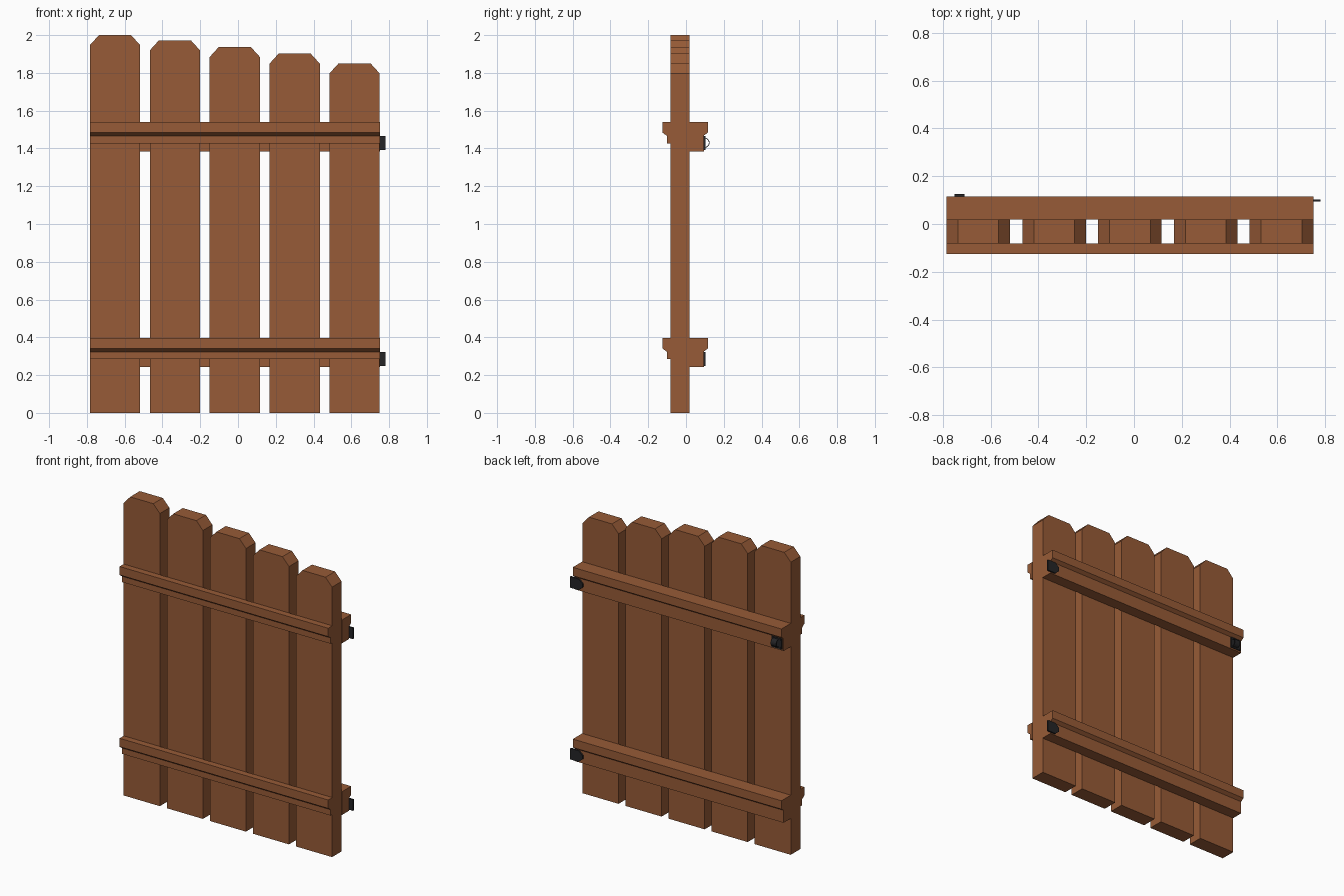
import bpy, bmesh, math
from mathutils import Vector

if "Cube" in bpy.data.objects:
    bpy.data.objects.remove(bpy.data.objects["Cube"])


def material(name, rgb):
    m = bpy.data.materials.new(name)
    m.diffuse_color = (*rgb, 1)
    m.use_nodes = True
    m.node_tree.nodes["Principled BSDF"].inputs["Base Color"].default_value = m.diffuse_color
    return m


WOOD = material("brown wood", (0.31, 0.105, 0.038))
IRON = material("black iron", (0.018, 0.018, 0.02))


def prism(name, points, direction, mat):
    """Extrude a closed 3D polygon along a direction vector."""
    bm = bmesh.new()
    face = bm.faces.new([bm.verts.new(p) for p in points])
    ext = bmesh.ops.extrude_face_region(bm, geom=[face])
    moved = [v for v in ext["geom"] if isinstance(v, bmesh.types.BMVert)]
    bmesh.ops.translate(bm, verts=moved, vec=Vector(direction))
    bmesh.ops.recalc_face_normals(bm, faces=bm.faces)
    me = bpy.data.meshes.new(name)
    bm.to_mesh(me)
    bm.free()
    me.materials.append(mat)
    ob = bpy.data.objects.new(name, me)
    bpy.context.collection.objects.link(ob)
    return ob


# Boards with clipped top corners, stepping down in height
W, C = 0.266, 0.048
for i, top in enumerate((2.0, 1.972, 1.937, 1.902, 1.85)):
    x0 = -0.784 + i * 0.317
    x1 = x0 + W
    outline = [(x0, 0), (x1, 0), (x1, top - 0.053), (x1 - C, top),
               (x0 + C, top), (x0, top - 0.053)]
    prism(f"board_{i + 1}", [(x, -0.082, z) for x, z in outline], (0, 0.1, 0), WOOD)

X0, X1 = -0.784, 0.752
for label, top in (("upper", 1.54), ("lower", 0.397)):
    # Moulded rails, front one shallow and back one deep
    front = [(-0.082, 0), (-0.125, 0), (-0.125, -0.056), (-0.1, -0.074),
             (-0.1, -0.113), (-0.082, -0.113)]
    back = [(0.018, 0), (0.116, 0), (0.116, -0.056), (0.094, -0.072),
            (0.094, -0.155), (0.018, -0.155)]
    for side, prof in (("front", front), ("back", back)):
        prism(f"{label}_{side}_rail", [(X0, y, top + z) for y, z in prof],
              (X1 - X0, 0, 0), WOOD)
    # Pointed hinge plate overhanging the end
    zc = top - 0.111
    hinge = [(0.78, -0.037), (0.78, 0.037), (0.718, 0.037), (0.69, 0.012),
             (0.69, -0.012), (0.718, -0.037)]
    prism(f"{label}_hinge", [(x, 0.0935, zc + z) for x, z in hinge], (0, 0.01, 0), IRON)

# Latch: back plate, curved keeper strap and screw heads
zc = 1.43
prism("latch_plate", [(x, 0.0935, zc + z) for x, z in
                      ((-0.775, -0.036), (-0.70, -0.036), (-0.70, 0.036), (-0.775, 0.036))],
      (0, 0.007, 0), IRON)
angles = [math.pi * k / 10 for k in range(11)]
arc = [(0.027, a) for a in angles] + [(0.023, a) for a in reversed(angles)]
prism("latch_keeper", [(-0.75, 0.098 + r * math.sin(a), zc + r * math.cos(a)) for r, a in arc],
      (0.04, 0, 0), IRON)
for n, (x, z) in enumerate(((-0.764, 0.026), (-0.708, 0.026), (-0.764, -0.026), (-0.708, -0.026))):
    prism(f"latch_screw_{n + 1}",
          [(x + 0.005 * math.cos(k * math.pi / 4), 0.1,
            zc + z + 0.005 * math.sin(k * math.pi / 4)) for k in range(8)],
          (0, 0.003, 0), IRON)
